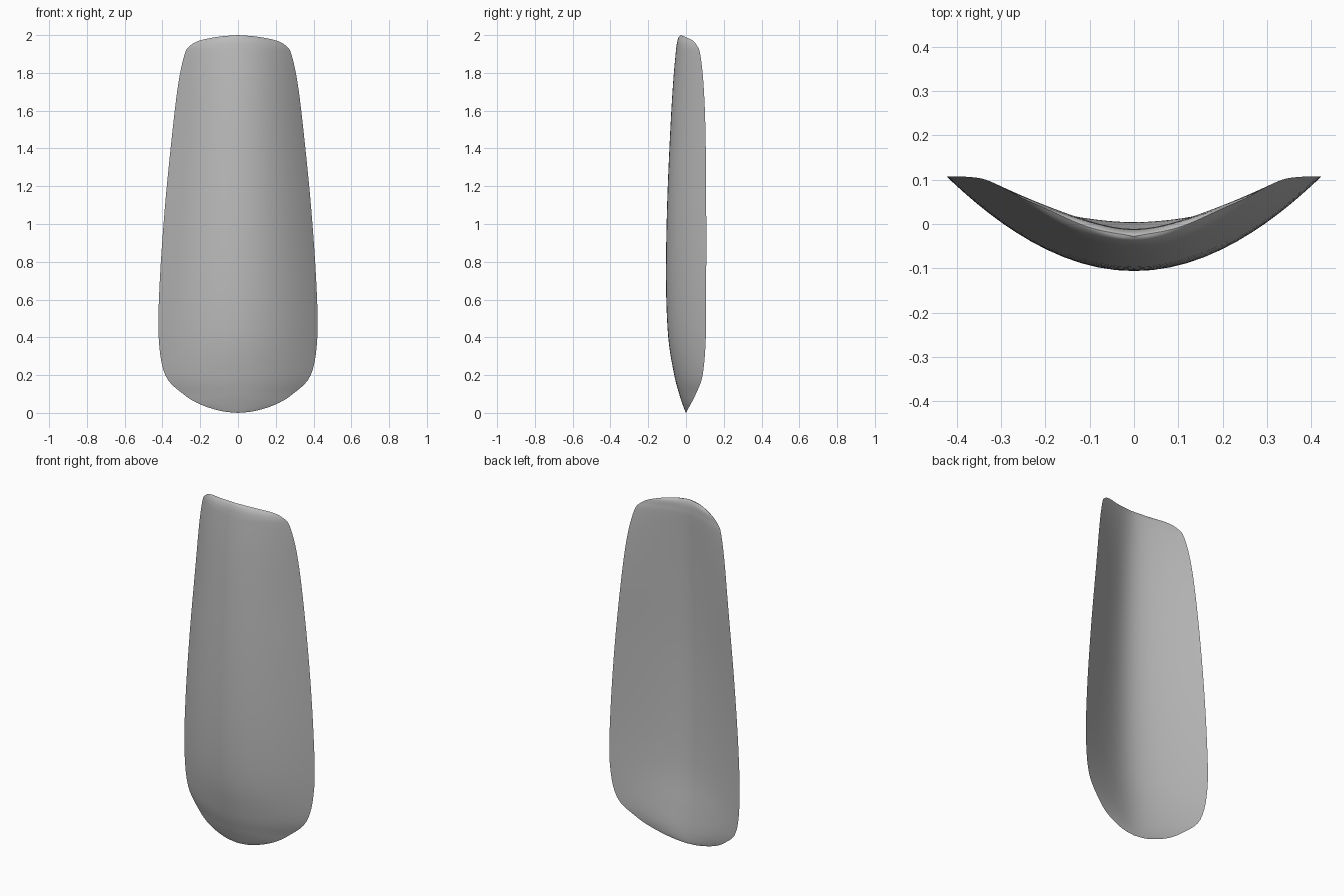
import bpy, bmesh
from math import sqrt, sin, pi
from mathutils import Vector

cube = bpy.data.objects.get("Cube")
if cube:
    bpy.data.objects.remove(cube, do_unlink=True)

# Stations up the plate: height, half width, rim y, front spine y, back spine y
STATIONS = [
    (0, 0, 0, 0, 0),
    (.01, .09, .005, -.005, .003),
    (.045, .2, .024, -.018, .004),
    (.1, .29, .052, -.036, 0),
    (.2, .385, .088, -.062, -.012),
    (.4, .42, .105, -.094, -.035),
    (.7, .414, .107, -.106, -.045),
    (1.1, .386, .107, -.1, -.045),
    (1.5, .346, .103, -.083, -.032),
    (1.75, .315, .092, -.068, -.02),
    (1.9, .282, .075, -.055, -.012),
    (1.945, .252, .058, -.05, -.012),
    (1.972, .2, .035, -.045, -.014),
    (1.992, .1, -.008, -.037, -.02),
    (2, 0, -.028, -.028, -.028),
]
STEPS, COLUMNS, ROUND = 5, 32, .35


def smooth_rows(keys):
    """Catmull-Rom rows through the stations."""
    pts = [Vector(k) for k in keys]
    pts = [2 * pts[0] - pts[1]] + pts + [2 * pts[-1] - pts[-2]]
    rows = []
    for a, b, c, d in zip(pts, pts[1:], pts[2:], pts[3:]):
        for i in range(STEPS):
            t = i / STEPS
            rows.append(b + .5 * t * ((c - a) + t * (2*a - 5*b + 4*c - d
                                      + t * (3*b - 3*c + d - a))))
    return rows + [pts[-2]]


def front_curve(s):
    return s * s


def back_curve(s):
    # Rounded V for the hollow side
    return (sqrt(s*s + ROUND**2) - ROUND) / (sqrt(1 + ROUND**2) - ROUND)


def add_side(bm, rows, spine, curve, flip):
    grid = []
    for row in rows:
        z, half, rim = row[0], max(row[1], 0), row[2]
        line = []
        for j in range(COLUMNS + 1):
            s = sin((j / COLUMNS - .5) * pi)
            y = row[spine] + (rim - row[spine]) * curve(s)
            line.append(bm.verts.new((s * half, y, z)))
        grid.append(line)
    for low, high in zip(grid, grid[1:]):
        for j in range(COLUMNS):
            quad = [low[j], low[j+1], high[j+1], high[j]]
            bm.faces.new(quad[::-1] if flip else quad)


# Curved plate: bulging front and hollow back meeting along the rim
bm = bmesh.new()
rows = smooth_rows(STATIONS)
add_side(bm, rows, 3, front_curve, False)
add_side(bm, rows, 4, back_curve, True)
bmesh.ops.remove_doubles(bm, verts=bm.verts, dist=.0002)
bmesh.ops.dissolve_degenerate(bm, edges=bm.edges, dist=.0001)
bmesh.ops.recalc_face_normals(bm, faces=bm.faces)
mesh = bpy.data.meshes.new("curved_plate")
bm.to_mesh(mesh)
bm.free()
plate = bpy.data.objects.new("curved_plate", mesh)
bpy.context.collection.objects.link(plate)

# Plain grey
grey = bpy.data.materials.new("plain_grey")
grey.use_nodes = True
colour = (.5, .5, .5, 1)
grey.diffuse_color = colour
grey.node_tree.nodes["Principled BSDF"].inputs["Base Color"].default_value = colour
mesh.materials.append(grey)

bpy.ops.object.select_all(action='DESELECT')
plate.select_set(True)
bpy.context.view_layer.objects.active = plate
bpy.ops.object.shade_smooth_by_angle(angle=.9)
